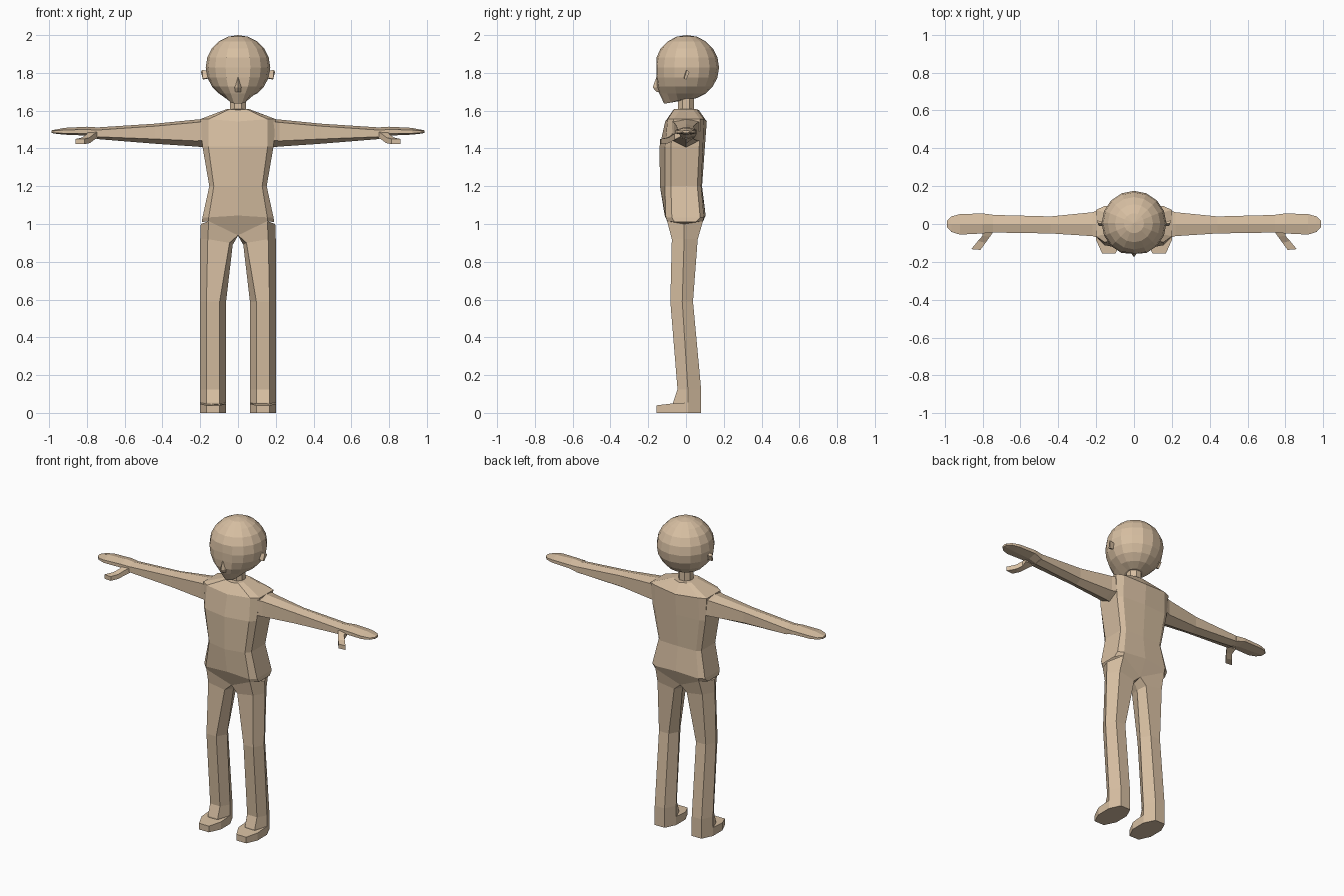
import bpy, bmesh, math

skin = bpy.data.materials.new("warm_tan")
skin.diffuse_color = (0.68, 0.52, 0.36, 1)


def finish(name, bm):
    bmesh.ops.remove_doubles(bm, verts=bm.verts, dist=0.0005)
    bmesh.ops.recalc_face_normals(bm, faces=bm.faces)
    me = bpy.data.meshes.new(name)
    bm.to_mesh(me)
    bm.free()
    me.materials.append(skin)
    ob = bpy.data.objects.new(name, me)
    bpy.context.collection.objects.link(ob)
    return ob


def loft(name, rings, side=1, cap_start=True, cap_end=True):
    """Skin closed rings of points; side=-1 mirrors across x."""
    bm = bmesh.new()
    rows = [[bm.verts.new((x * side, y, z)) for x, y, z in r] for r in rings]
    for a, b in zip(rows, rows[1:]):
        n = len(a)
        for i in range(n):
            j = (i + 1) % n
            bm.faces.new((a[i], a[j], b[j], b[i]))
    if cap_start:
        bm.faces.new(rows[0])
    if cap_end:
        bm.faces.new(rows[-1])
    return finish(name, bm)


def whole(half):
    """Half ring from centre front to centre back, mirrored to a full ring."""
    return half + [(-x, y, z) for x, y, z in half[-2:0:-1]]


# Torso: neck base, shoulders, chest, waist, belly, hip line
def band(z, w, wc, front, back, cf, cb, dz=0.0):
    return whole([(0, cf, z + dz), (wc, front - 0.012, z), (w, front + 0.02, z),
                  (w, back - 0.02, z), (wc, back, z), (0, cb, z + dz)])


torso = [
    band(1.608, 0.06, 0.045, -0.05, 0.055, -0.068, 0.068, -0.005),
    band(1.555, 0.20, 0.155, -0.085, 0.095, -0.11, 0.11, -0.012),
    band(1.41, 0.188, 0.157, -0.10, 0.09, -0.14, 0.10),
    band(1.20, 0.152, 0.128, -0.10, 0.08, -0.138, 0.085),
    band(1.035, 0.188, 0.155, -0.095, 0.095, -0.113, 0.104, 0.01),
    whole([(0, -0.065, 0.94), (0.155, -0.10, 1.015), (0.192, -0.06, 1.01),
           (0.192, 0.05, 1.01), (0.155, 0.09, 1.015), (0, 0.058, 0.94)]),
]
loft("torso", torso, cap_end=False)

# Neck
loft("neck", [[(0.046 * math.cos(a * math.pi / 4 + math.pi / 8),
                0.046 * math.sin(a * math.pi / 4 + math.pi / 8), z)
               for a in range(8)] for z in (1.595, 1.69)])

# Head: faceted ball with flattened face and fuller jaw
bm = bmesh.new()
bmesh.ops.create_uvsphere(bm, u_segments=16, v_segments=10, radius=0.171)
for v in bm.verts:
    x, y, z = v.co
    r = math.hypot(x, y) / 0.171
    if y < -0.001:
        if z < 0 and r > 0.05:
            y *= r ** -0.7
            if r < 0.5:
                z -= 0.028 * min(1, -y / 0.1)
        y = max(y, -0.16)
    v.co = (x, y + 0.004, z + 1.829)
finish("head", bm)

# Nose wedge
loft("nose", [[(-0.006, -0.15, 1.775), (0.006, -0.15, 1.775), (0, -0.158, 1.775)],
              [(-0.022, -0.145, 1.725), (0.022, -0.145, 1.725), (0, -0.176, 1.722)],
              [(-0.016, -0.14, 1.70), (0.016, -0.14, 1.70), (0, -0.156, 1.70)]])


def arm_ring(x, yf, yb, top, up, low, bot):
    return [(x, 0, top), (x, yf, up), (x, yf, low), (x, 0, bot), (x, yb, low), (x, yb, up)]


for s, side in ((1, "left"), (-1, "right")):
    # Leg: [inner front, outer front, outer side, outer back, inner back, inner side]
    def leg_ring(z, yf, yb, ym):
        return [(0.097, yf, z), (0.167, yf, z), (0.2, ym, z),
                (0.167, yb, z), (0.097, yb, z), (0.063, ym, z)]
    loft(side + "_leg", [
        [(0.0, -0.065, 0.94), (0.155, -0.10, 1.015), (0.197, -0.01, 1.0),
         (0.155, 0.09, 1.015), (0.0, 0.058, 0.94), (0.0, 0.0, 0.938)],
        [(0.045, -0.072, 0.90), (0.16, -0.075, 0.92), (0.2, -0.01, 0.92),
         (0.16, 0.062, 0.92), (0.045, 0.056, 0.90), (0.028, -0.005, 0.89)],
        leg_ring(0.59, -0.083, 0.037, -0.02),
        leg_ring(0.125, -0.045, 0.08, 0.01),
        leg_ring(0.055, -0.068, 0.08, 0.01),
        leg_ring(0.0, -0.068, 0.08, 0.01)], s)

    # Foot: pointed slab with sloping top
    outline = [(0.098, -0.157), (0.168, -0.157), (0.2, -0.085), (0.2, 0.01),
               (0.167, 0.079), (0.097, 0.079), (0.063, 0.01), (0.063, -0.085)]
    loft(side + "_foot", [[(x, y, 0) for x, y in outline],
                          [(x, y, min(0.055, 0.055 + (y + 0.03) * 0.12))
                           for x, y in outline]], s)

    # Arm, tapering from shoulder to wrist
    loft(side + "_arm", [
        arm_ring(0.17, -0.08, 0.078, 1.557, 1.545, 1.445, 1.405),
        arm_ring(0.22, -0.064, 0.062, 1.553, 1.538, 1.44, 1.41),
        arm_ring(0.44, -0.05, 0.04, 1.531, 1.518, 1.45, 1.425),
        arm_ring(0.75, -0.045, 0.048, 1.511, 1.497, 1.462, 1.45)],
        s, cap_start=False)

    # Mitten hand
    loft(side + "_hand", [
        arm_ring(0.74, -0.044, 0.048, 1.511, 1.497, 1.462, 1.452),
        arm_ring(0.80, -0.05, 0.056, 1.515, 1.50, 1.478, 1.468),
        arm_ring(0.92, -0.056, 0.052, 1.509, 1.498, 1.48, 1.473),
        arm_ring(0.965, -0.042, 0.04, 1.50, 1.494, 1.482, 1.478),
        arm_ring(0.987, -0.018, 0.018, 1.496, 1.493, 1.484, 1.482)], s)

    # Thumb, curving forward and down
    loft(side + "_thumb", [
        [(a, y, lo), (b, y2, lo), (b, y2, hi), (a, y, hi)]
        for a, b, y, y2, lo, hi in (
            (0.735, 0.80, -0.03, -0.03, 1.462, 1.492),
            (0.762, 0.80, -0.068, -0.062, 1.445, 1.477),
            (0.785, 0.825, -0.10, -0.09, 1.428, 1.458),
            (0.812, 0.86, -0.137, -0.133, 1.423, 1.45))], s)

    # Ear: small flared leaf
    loft(side + "_ear", [
        [(0.155, -0.012, 1.775), (0.155, 0.004, 1.77), (0.155, 0.014, 1.80), (0.155, -0.002, 1.81)],
        [(0.186, -0.010, 1.768), (0.186, 0.002, 1.765), (0.196, 0.018, 1.805), (0.19, 0.004, 1.816)]], s)
